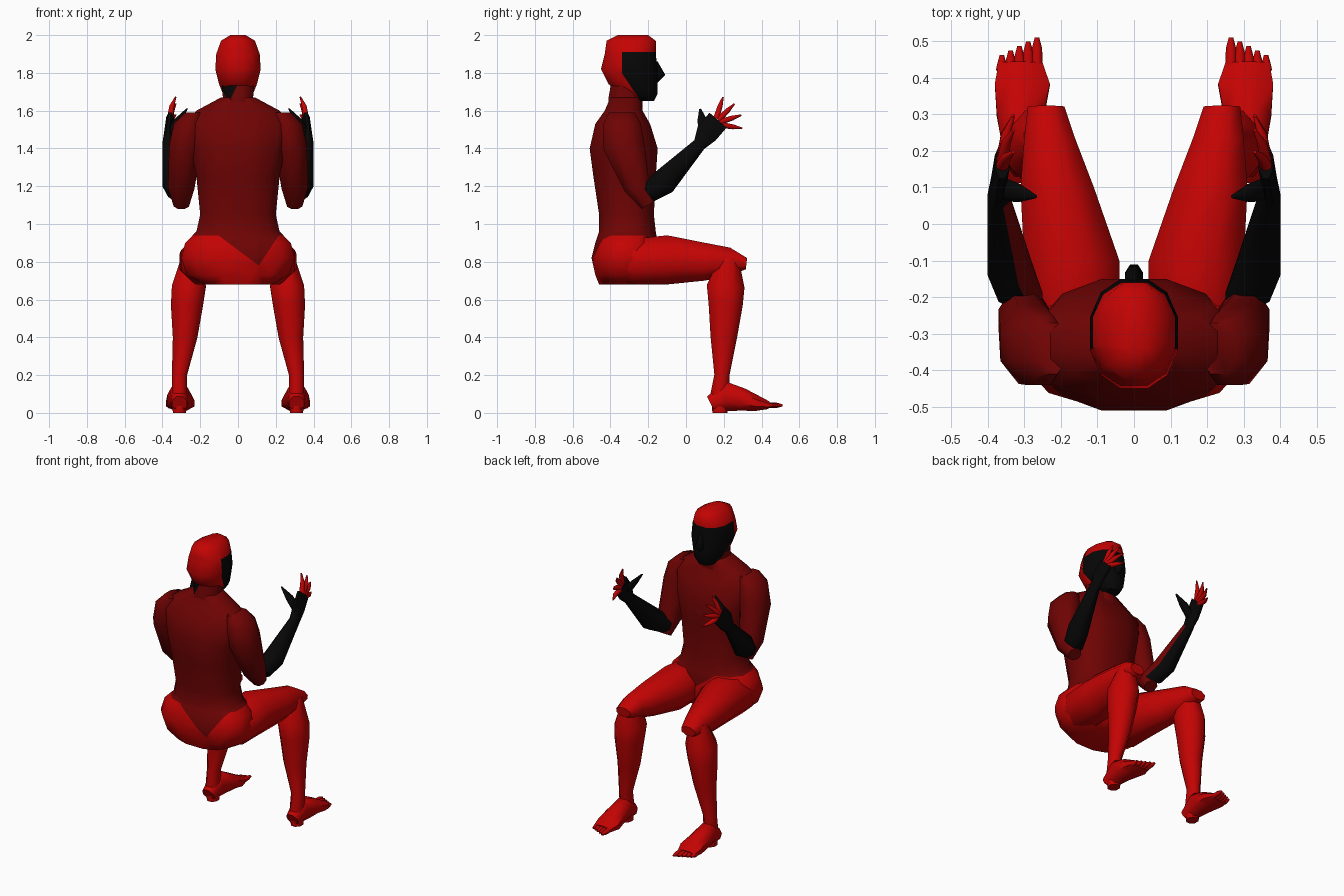
import bpy, bmesh, math
from mathutils import Vector

cube = bpy.data.objects.get("Cube")
if cube:
    bpy.data.objects.remove(cube)


def material(name, red, rest):
    mat = bpy.data.materials.new(name)
    mat.use_nodes = True
    mat.diffuse_color = (red, rest, rest, 1)
    shader = mat.node_tree.nodes["Principled BSDF"]
    shader.inputs["Base Color"].default_value = mat.diffuse_color
    return mat


RED = material("bright red", .55, .001)
DARK = material("dark red", .16, .001)
BLACK = material("black", .002, .002)

UP, ACROSS, FORWARD = Vector((0, 0, 1)), Vector((1, 0, 0)), Vector((0, 1, 0))


def loft(name, rings, materials, sides=8, boxiness=1, cuts=(), rule=None):
    """Skin rings given as centre, half width, half depth and depth axis."""
    bm = bmesh.new()
    reach = math.cos(math.pi / sides) ** boxiness

    def bend(value):
        return math.copysign(abs(value) ** boxiness, value) / reach

    loops = []
    for centre, width, depth, axis in rings:
        angles = [math.tau * (i + .5) / sides for i in range(sides)]
        loops.append([bm.verts.new(centre + ACROSS * width * bend(math.cos(a))
                                   + axis * depth * bend(math.sin(a))) for a in angles])
    for lower, upper in zip(loops, loops[1:]):
        for i in range(sides):
            bm.faces.new((lower[i - 1], lower[i], upper[i], upper[i - 1]))
    bm.faces.new(loops[0])
    bm.faces.new(loops[-1])
    for point, normal in cuts:
        everything = bm.verts[:] + bm.edges[:] + bm.faces[:]
        bmesh.ops.bisect_plane(bm, geom=everything, plane_co=point, plane_no=normal)
    bmesh.ops.recalc_face_normals(bm, faces=bm.faces[:])
    if rule:
        for face in bm.faces:
            face.material_index = rule(face.calc_center_median(), face.normal)
    mesh = bpy.data.meshes.new(name)
    bm.to_mesh(mesh)
    bm.free()
    for mat in materials:
        mesh.materials.append(mat)
    mesh.shade_smooth()
    mesh.set_sharp_from_angle(angle=math.radians(55))
    bpy.context.collection.objects.link(bpy.data.objects.new(name, mesh))


def body(name, levels, materials, **options):
    """Level rings on the centre line: height, back, front, half width."""
    rings = [(Vector((0, (back + front) / 2, height)), width, (front - back) / 2, FORWARD)
             for height, back, front, width in levels]
    loft(name, rings, materials, **options)


def limb(name, side, path, materials, **options):
    """Rings square to a path of points: point, half width, half depth."""
    points = [Vector((side * x, y, z)) for (x, y, z), width, depth in path]
    rings = []
    for i, (point, width, depth) in enumerate(path):
        ahead = points[min(i + 1, len(points) - 1)] - points[max(i - 1, 0)]
        rings.append((points[i], width, depth, ahead.cross(ACROSS).normalized()))
    loft(name, rings, materials, **options)


def notch_cuts(tip, left, right):
    """Planes of a V that rises from its tip with a slope on each side."""
    return [(tip, ACROSS), (tip, UP + ACROSS * left), (tip, UP - ACROSS * right)]


def notch_height(tip, left, right, x):
    return tip.z + max(left * (tip.x - x), right * (x - tip.x))


# Torso and pelvis, divided by a hem that dips to a point off centre
HEM = .94
HEM_NOTCH = Vector((.11, 0, .78)), .75, 1.5
body("torso", [
    (.68, -.46, -.2, .18), (.73, -.48, -.15, .27), (.82, -.5, -.15, .3),
    (.9, -.48, -.15, .28), (.96, -.46, -.16, .22), (1.05, -.46, -.17, .2),
    (1.25, -.49, -.16, .22), (1.4, -.51, -.15, .25), (1.53, -.48, -.19, .28),
    (1.6, -.43, -.23, .22), (1.67, -.4, -.24, .09)],
    [DARK, RED], sides=12, boxiness=.8,
    cuts=[(UP * HEM, UP)] + notch_cuts(*HEM_NOTCH),
    rule=lambda c, n: c.z < min(HEM, notch_height(*HEM_NOTCH, c.x)))

# Neck with a dark patch on one side of the nape
NAPE_NOTCH = Vector((-.05, 0, 1.64)), 2, 2
body("neck", [(1.6, -.41, -.23, .1), (1.67, -.41, -.23, .08), (1.78, -.39, -.22, .09)],
     [DARK, BLACK], cuts=notch_cuts(*NAPE_NOTCH),
     rule=lambda c, n: c.z > notch_height(*NAPE_NOTCH, c.x) and c.y < -.3)

# Head: a red hood around a black face
BROW, CHEEK, EAR = 1.91, 1.8, -.34
cheek_point = Vector((0, EAR, CHEEK))
body("head", [
    (1.65, -.28, -.17, .05), (1.69, -.34, -.15, .08), (1.74, -.41, -.15, .1),
    (1.82, -.45, -.15, .12), (1.9, -.43, -.16, .115), (1.97, -.42, -.16, .09),
    (2, -.36, -.2, .04)],
    [RED, BLACK], sides=12, boxiness=.9,
    cuts=[(UP * BROW, UP), (cheek_point, FORWARD), (cheek_point, FORWARD * 1.5 + UP)],
    rule=lambda c, n: c.z < BROW and c.y > EAR + max(0, CHEEK - c.z) / 1.5)
body("nose", [(1.86, -.18, -.15, .01), (1.79, -.19, -.11, .025), (1.75, -.19, -.15, .02)],
     [BLACK])

for side, tag in ((1, "left_"), (-1, "right_")):
    # Arm; the inner top of the right forearm is dark red
    limb(tag + "upper_arm", side, [
        ((.23, -.34, 1.59), .05, .07), ((.26, -.34, 1.53), .08, .1),
        ((.28, -.33, 1.42), .085, .11), ((.3, -.26, 1.2), .07, .07),
        ((.3, -.2, 1.1), .04, .04)], [DARK])
    limb(tag + "forearm", side, [
        ((.31, -.2, 1.16), .06, .05), ((.34, -.12, 1.22), .06, .07),
        ((.37, .07, 1.42), .03, .035), ((.37, .11, 1.48), .02, .06),
        ((.36, .17, 1.55), .02, .06)], [BLACK, DARK],
        rule=lambda c, n: side < 0 and c.y < .04 and n.x > .25 and n.z > -.2)
    limb(tag + "thumb", side, [
        ((.37, .1, 1.47), .02, .03), ((.32, .085, 1.55), .02, .025),
        ((.27, .075, 1.61), .005, .005)], [BLACK])

    # Fingers fan out from the palm
    for i in range(4):
        angle = math.radians(72 - 27 * i)
        finger = []
        for reach, inward, radius in ((.03, 0, .016), (.1, .01, .013), (.15, .03, .004)):
            point = (.36 - inward, .15 + reach * math.cos(angle),
                     1.53 + reach * math.sin(angle))
            finger.append((point, radius, radius))
        limb(f"{tag}finger_{i + 1}", side, finger, [RED])

    # Leg
    limb(tag + "thigh", side, [
        ((.15, -.4, .8), .08, .08), ((.17, -.28, .8), .13, .12),
        ((.17, -.1, .81), .13, .13), ((.21, .1, .8), .1, .1),
        ((.23, .23, .8), .07, .075), ((.24, .32, .79), .05, .03)], [RED])
    limb(tag + "shin", side, [
        ((.25, .23, .82), .05, .05), ((.26, .21, .67), .09, .1),
        ((.27, .21, .57), .085, .09), ((.28, .2, .4), .065, .07),
        ((.31, .19, .2), .04, .04), ((.31, .18, .1), .04, .05),
        ((.31, .18, 0), .035, .04)], [RED])
    limb(tag + "foot", side, [
        ((.31, .13, .05), .04, .04), ((.31, .21, .09), .05, .08),
        ((.31, .3, .07), .065, .06), ((.305, .38, .05), .075, .04),
        ((.31, .44, .04), .06, .02)], [RED])

    # Toes shorten towards the outside
    for i in range(5):
        x, tip = .265 + .024 * i, .51 - .012 * i
        toe = [((x, y, .04), radius, radius)
               for y, radius in ((.42, .016), (tip - .03, .014), (tip, .006))]
        limb(f"{tag}toe_{i + 1}", side, toe, [RED])
